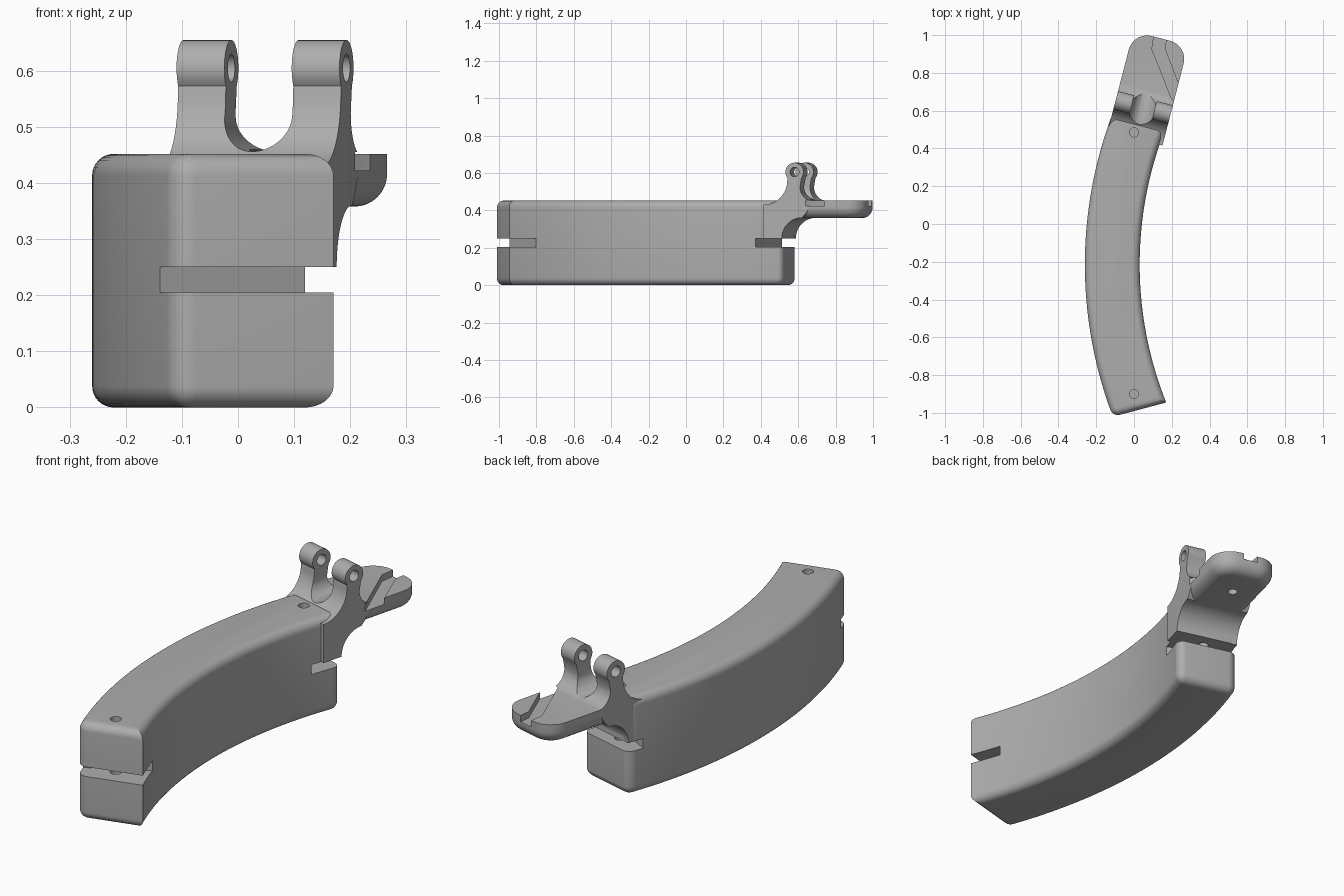
import bpy, bmesh, math
from mathutils import Matrix

cube = bpy.data.objects.get("Cube")
if cube:
    bpy.data.objects.remove(cube, do_unlink=True)

TILT = math.radians(-14.5)      # bracket heading
MID = -0.215                    # y of the bar's symmetry plane
TOP = 0.452
SIDE_A, SIDE_B = -0.258, 0.042  # bracket sides in its own frame
EAR = 0.088

grey = bpy.data.materials.new("grey plastic")
grey.use_nodes = True
grey.diffuse_color = (0.42, 0.42, 0.42, 1)
grey.node_tree.nodes["Principled BSDF"].inputs["Base Color"].default_value = (0.42, 0.42, 0.42, 1)


def prism(name, pts, lo, hi, across=False, tilted=False, bevels=()):
    """Extrude an outline along z, or along x when across. bevels: (edge test, radius)."""
    bm = bmesh.new()
    face = bm.faces.new([bm.verts.new((a, b, lo)) for a, b in pts])
    ext = bmesh.ops.extrude_face_region(bm, geom=[face])["geom"]
    bmesh.ops.translate(bm, vec=(0, 0, hi - lo),
                        verts=[g for g in ext if isinstance(g, bmesh.types.BMVert)])
    for test, radius in bevels:
        edges = [e for e in bm.edges if test(*[v.co for v in e.verts])]
        bmesh.ops.bevel(bm, geom=edges, offset=radius, segments=8, profile=0.5,
                        affect='EDGES', clamp_overlap=True)
    if across:
        bm.transform(Matrix(((0, 0, 1, 0), (1, 0, 0, 0), (0, 1, 0, 0), (0, 0, 0, 1))))
    if tilted:
        bm.transform(Matrix.Rotation(TILT, 4, 'Z'))
    bmesh.ops.recalc_face_normals(bm, faces=bm.faces)
    mesh = bpy.data.meshes.new(name)
    bm.to_mesh(mesh)
    bm.free()
    mesh.materials.append(grey)
    ob = bpy.data.objects.new(name, mesh)
    bpy.context.collection.objects.link(ob)
    return ob


def arc(cx, cy, r, a, b, n=16):
    angles = [math.radians(a + (b - a) * i / n) for i in range(n + 1)]
    return [(cx + r * math.cos(t), cy + r * math.sin(t)) for t in angles]


def rod(name, x, y, r, lo, hi, **kw):
    return prism(name, arc(x, y, r, 0, 345, 23), lo, hi, **kw)


def combine(target, tools, operation):
    bpy.context.view_layer.objects.active = target
    for tool in tools:
        mod = target.modifiers.new("cut", 'BOOLEAN')
        mod.operation, mod.object, mod.solver = operation, tool, 'EXACT'
        bpy.ops.object.modifier_apply(modifier=mod.name)
        bpy.data.objects.remove(tool, do_unlink=True)


def pin_holes():
    return [rod("pin_hole", 0, y, 0.024, 0.1, 0.6) for y in (-0.9, 0.485)]


# Curved bar: two concentric arcs with slanted ends
def side(radius, half, n=36):
    out = []
    for i in range(n + 1):
        d = -half + 2 * half * i / n
        out.append((2.0 - math.sqrt(radius ** 2 - d * d), MID + d))
    return out


inner, outer = side(1.97, 0.73), side(2.26, 0.805)
round_corners = [inner[-1], outer[0], outer[-1]]


def bar_edge(a, b):
    if abs(a.z - b.z) < 1e-4:
        return True
    return any(math.dist(a.xy, c) < 1e-3 for c in round_corners)


bar = prism("curved_bar", inner + outer[::-1], 0, TOP, bevels=[(bar_edge, 0.076)])

# Strap slots at both ends, and pin holes
slot = [(0.3, -0.70), (-0.3, -1.034), (-0.3, -1.3), (0.3, -1.3)]
slots = [prism("slot", slot, 0.205, 0.25),
         prism("slot", [(x, 2 * MID - y) for x, y in slot], 0.205, 0.25)]
combine(bar, slots + pin_holes(), 'DIFFERENCE')

# Bracket: lug profile seen from the side
profile = [(0.44, 0.25)]
profile += arc(0.65, 0.25, 0.11, 180, 90)
profile += [(0.67, 0.38), (0.715, TOP - 0.002)]
profile += arc(0.715, 0.525, 0.075, 265, 180, 10)
profile += arc(0.61, 0.605, 0.05, -40, 220, 24)
profile += arc(0.44, 0.56, 0.13, 0, -90)
bracket = prism("hinge_bracket", profile, SIDE_A, SIDE_B, across=True, tilted=True)

# Tongue plate with rounded tip and soft underside
TIP, ROOT, UNDER = 0.987, 0.60, 0.358


def tip_corner(a, b):
    return abs(a.z - b.z) > 0.01 and a.y > TIP - 0.01


def under_rim(a, b):
    return max(a.z, b.z) < UNDER + 1e-4 and max(a.y, b.y) > ROOT + 0.01


plate = prism("plate", [(SIDE_A, ROOT), (SIDE_B, ROOT), (SIDE_B, TIP), (SIDE_A, TIP)],
              UNDER, TOP, tilted=True, bevels=[(tip_corner, 0.1), (under_rim, 0.058)])
combine(bracket, [plate], 'UNION')

# Gap between the two lugs, with a round floor
g0, g1 = SIDE_A + EAR, SIDE_B - EAR
gr = (g1 - g0) / 2
gap = arc((g0 + g1) / 2, 0.456 + gr, gr, 180, 360, 20) + [(g1, 0.8), (g0, 0.8)]
bm_gap = prism("gap", [(x, -z) for x, z in gap], -0.8, -0.4)
bm_gap.data.transform(Matrix.Rotation(TILT, 4, 'Z') @ Matrix.Rotation(math.radians(-90), 4, 'X')
                      @ Matrix.Translation((0, 0, 1.2)))

# Hinge hole, bent groove in the plate, blind hole below
hinge = rod("hinge_hole", 0.61, 0.605, 0.025, -0.5, 0.3, across=True, tilted=True)
groove = prism("groove", [(0.12, 1.1), (0.095, 0.926), (0.221, 0.607),
                          (0.287, 0.607), (0.164, 0.926), (0.185, 1.1)], 0.422, 0.455)
blind = rod("blind_hole", 0.09, 0.80, 0.022, 0.3, 0.41)
combine(bracket, [bm_gap, hinge, groove, blind] + pin_holes(), 'DIFFERENCE')

# Smooth curved areas, keep sharp edges
bpy.ops.object.select_all(action='DESELECT')
for ob in (bar, bracket):
    ob.select_set(True)
    bpy.context.view_layer.objects.active = ob
bpy.ops.object.shade_smooth_by_angle(angle=math.radians(30))
